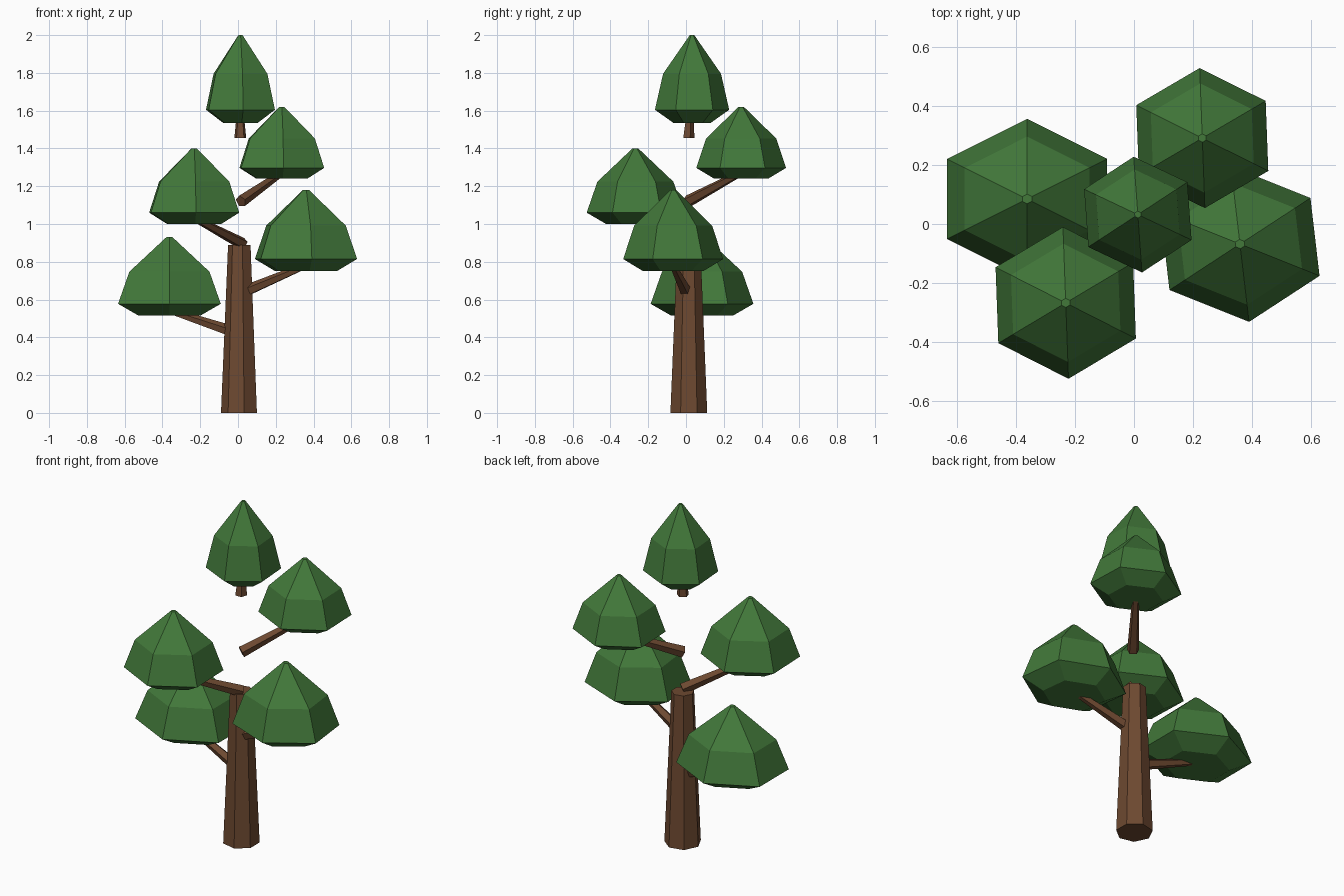
import bpy, bmesh
from math import cos, sin, pi, radians
from mathutils import Vector

if "Cube" in bpy.data.objects:
    bpy.data.objects.remove(bpy.data.objects["Cube"], do_unlink=True)


def material(name, rgb):
    mat = bpy.data.materials.new(name)
    mat.use_nodes = True
    color = (*rgb, 1)
    mat.diffuse_color = color
    mat.node_tree.nodes["Principled BSDF"].inputs["Base Color"].default_value = color
    return mat


BARK = material("bark_brown", (0.153, 0.066, 0.030))
LEAF = material("leaf_green", (0.054, 0.188, 0.042))


def ring_solid(name, rings, mat):
    """Flat-shaded solid skinned through a list of point rings, capped at both ends."""
    bm = bmesh.new()
    loops = [[bm.verts.new(p) for p in ring] for ring in rings]
    n = len(loops[0])
    for low, high in zip(loops, loops[1:]):
        for i in range(n):
            j = (i + 1) % n
            bm.faces.new((low[i], low[j], high[j], high[i]))
    bm.faces.new(loops[0][::-1])
    bm.faces.new(loops[-1])
    bmesh.ops.recalc_face_normals(bm, faces=bm.faces)
    mesh = bpy.data.meshes.new(name)
    bm.to_mesh(mesh)
    bm.free()
    mesh.materials.append(mat)
    obj = bpy.data.objects.new(name, mesh)
    bpy.context.collection.objects.link(obj)
    return obj


def tapered_limb(name, start, end, r0, r1, sides, turn=0):
    a, b = Vector(start), Vector(end)
    axis = b - a
    # Upright limbs keep world axes, leaning ones follow their own direction
    if abs(axis.normalized().z) > 0.99:
        u, v = Vector((1, 0, 0)), Vector((0, 1, 0))
    else:
        u = axis.cross(Vector((0, 0, 1))).normalized()
        v = u.cross(axis).normalized()
    angles = [turn + 2 * pi * i / sides for i in range(sides)]
    rings = [[c + r * (cos(t) * u + sin(t) * v) for t in angles]
             for c, r in ((a, r0), (b, r1))]
    return ring_solid(name, rings, BARK)


def canopy(name, x, y, z0, z1, rx, ry, turn, base):
    # Hexagonal dome: (height fraction, radius fraction)
    profile = ((0, base), (0.15, 1), (0.56, 0.78), (1, 0.06))
    angles = [radians(turn + 60 * i) for i in range(6)]
    rings = [[(x + rx * s * cos(t), y + ry * s * sin(t), z0 + (z1 - z0) * h)
              for t in angles] for h, s in profile]
    return ring_solid(name, rings, LEAF)


# Trunk
tapered_limb("trunk", (0.01, 0.015, 0), (0.01, 0.015, 0.89), 0.1, 0.0625, 7, pi)

# Branches: name, start, end
branches = (
    ("lower_right_branch", (0, 0.02, 0.42), (-0.36, 0.085, 0.54)),
    ("lower_left_branch", (0.03, 0, 0.64), (0.36, -0.07, 0.78)),
    ("front_branch", (0.025, 0, 0.895), (-0.23, -0.27, 1.03)),
    ("back_branch", (0.015, 0.01, 1.12), (0.23, 0.29, 1.27)),
    ("top_branch", (0.012, 0.012, 1.455), (0.012, 0.02, 1.60)),
)
for name, start, end in branches:
    tapered_limb(name, start, end, 0.033, 0.018, 5, pi / 2)

# Leaf canopies: name, centre x, y, bottom, top, radius x, y, turn, base ratio
canopies = (
    ("lower_right_canopy", -0.363, 0.085, 0.515, 0.93, 0.314, 0.272, 90, 0.6),
    ("lower_left_canopy", 0.36, -0.068, 0.75, 1.18, 0.296, 0.266, 96, 0.6),
    ("front_canopy", -0.232, -0.268, 1.0, 1.4, 0.27, 0.258, 92, 0.6),
    ("back_canopy", 0.232, 0.292, 1.24, 1.62, 0.254, 0.238, 92, 0.6),
    ("top_canopy", 0.013, 0.032, 1.535, 2.0, 0.203, 0.197, 94, 0.5),
)
for args in canopies:
    canopy(*args)
